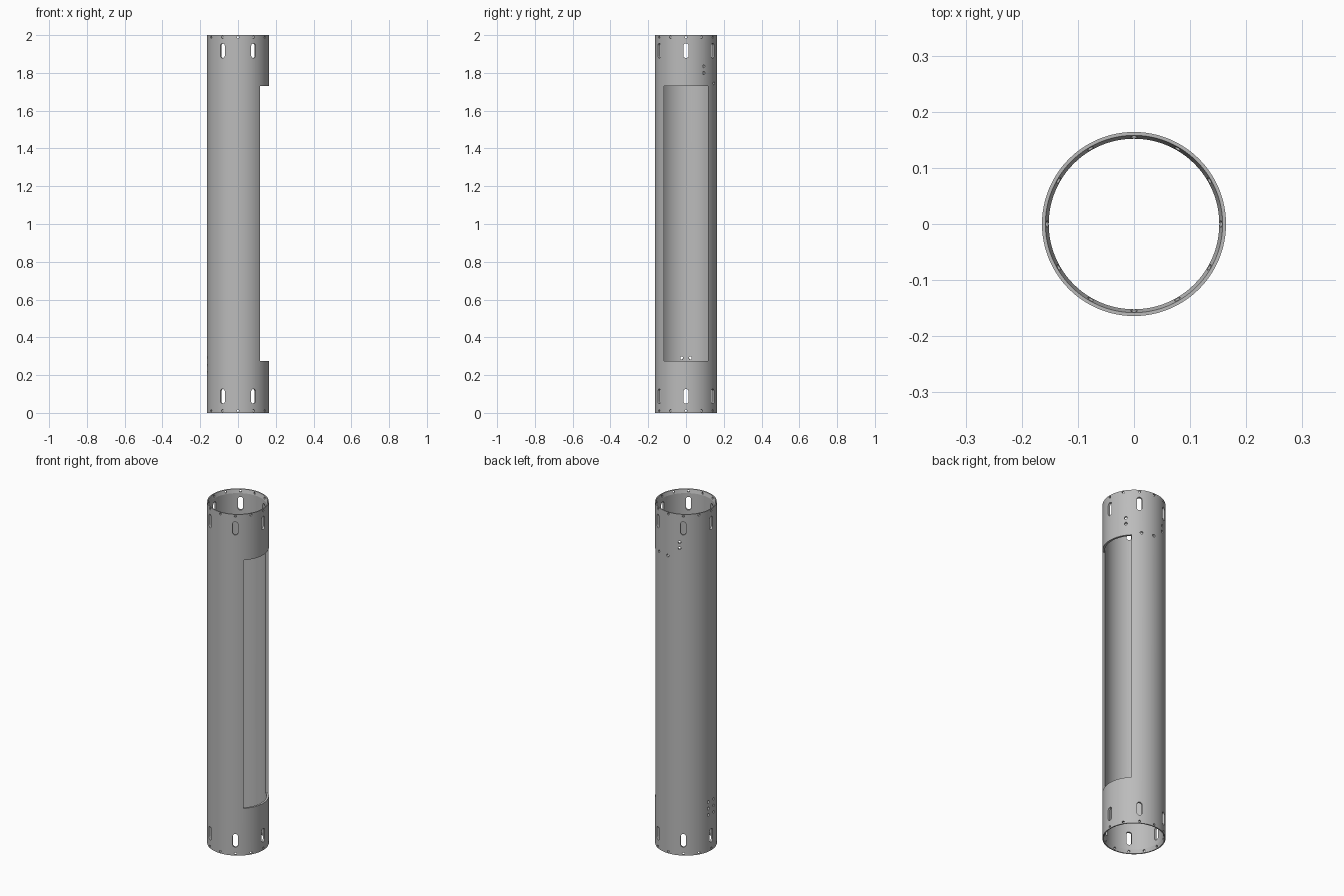
import bpy
import bmesh
from math import sin, cos, pi, radians
from mathutils import Matrix, Vector

cube = bpy.data.objects.get("Cube")
if cube:
    bpy.data.objects.remove(cube, do_unlink=True)

HEIGHT = 2.0
SEGMENTS = 96
OUTER, INNER, MOUTH = 0.164, 0.152, 0.158
TAPER = 0.022

grey = bpy.data.materials.new("satin_grey")
grey.use_nodes = True
grey.diffuse_color = (0.5, 0.5, 0.5, 1)
grey.node_tree.nodes["Principled BSDF"].inputs["Base Color"].default_value = (0.5, 0.5, 0.5, 1)


def make_object(name, bm):
    bmesh.ops.recalc_face_normals(bm, faces=bm.faces)
    mesh = bpy.data.meshes.new(name)
    bm.to_mesh(mesh)
    bm.free()
    mesh.materials.append(grey)
    obj = bpy.data.objects.new(name, mesh)
    bpy.context.collection.objects.link(obj)
    return obj


def radial_cutter(bm, angle, z, radius, half_length=0.0):
    """Round or slot-shaped prism that passes through the wall at one angle."""
    steps = 20
    ring = []
    for i in range(steps):
        a = 2 * pi * (i + 0.5) / steps
        shift = half_length if sin(a) > 0 else -half_length
        ring.append(bm.verts.new((0.13, radius * cos(a), radius * sin(a) + shift)))
    face = bm.faces.new(ring)
    out = bmesh.ops.extrude_face_region(bm, geom=[face], use_keep_orig=True)
    far = [v for v in out["geom"] if isinstance(v, bmesh.types.BMVert)]
    bmesh.ops.translate(bm, verts=far, vec=(0.07, 0, 0))
    place = Matrix.Translation((0, 0, z)) @ Matrix.Rotation(radians(angle), 4, "Z")
    bmesh.ops.transform(bm, matrix=place, verts=ring + far)


# Tube wall: a closed section, tapered inside at both mouths, turned about z
section = [(OUTER, 0), (OUTER, HEIGHT), (MOUTH, HEIGHT), (INNER, HEIGHT - TAPER),
           (INNER, TAPER), (MOUTH, 0)]
bm = bmesh.new()
rings = []
for i in range(SEGMENTS):
    a = 2 * pi * i / SEGMENTS
    rings.append([bm.verts.new((r * cos(a), r * sin(a), z)) for r, z in section])
for i, ring in enumerate(rings):
    after = rings[(i + 1) % SEGMENTS]
    for j in range(len(section)):
        k = (j + 1) % len(section)
        bm.faces.new((ring[j], after[j], after[k], ring[k]))
tube = make_object("tube_body", bm)

# Openings
bm = bmesh.new()
for mirror in (False, True):
    for i in range(12):  # rim screw holes
        radial_cutter(bm, i * 30, 0.011 if mirror else HEIGHT - 0.011, 0.006)
    for i in range(6):  # long slots
        radial_cutter(bm, i * 60, 0.0875 if mirror else HEIGHT - 0.0825, 0.014, 0.025)
for angle in (35, 113):  # upper paired holes
    for z in (1.80, 1.835):
        radial_cutter(bm, angle, z, 0.008)
for angle in (64, 89):  # upper single holes
    radial_cutter(bm, angle, 1.745, 0.008)
for angle in (171.5, 188.5):  # lower hole grid
    for z in (0.215, 0.253, 0.291):
        radial_cutter(bm, angle, z, 0.008)
# Long access window
bmesh.ops.create_cube(bm, size=1, matrix=Matrix.Translation((0.17, 0, 1.0025))
                      @ Matrix.Diagonal((0.24, 0.232, 1.455, 1)))
cutter = make_object("opening_cutter", bm)
cutter.hide_render = True

# Cut the openings and keep only the finished tube
cut = tube.modifiers.new("openings", "BOOLEAN")
cut.operation = "DIFFERENCE"
cut.solver = "EXACT"
cut.object = cutter
bpy.context.view_layer.update()
evaluated = tube.evaluated_get(bpy.context.evaluated_depsgraph_get())
finished = bpy.data.meshes.new_from_object(evaluated)
tube.modifiers.clear()
tube.data = finished
bpy.data.objects.remove(cutter, do_unlink=True)

# Smooth round walls with crisp rims and openings
bpy.ops.object.select_all(action="DESELECT")
tube.select_set(True)
bpy.context.view_layer.objects.active = tube
bpy.ops.object.shade_smooth_by_angle(angle=radians(12))
